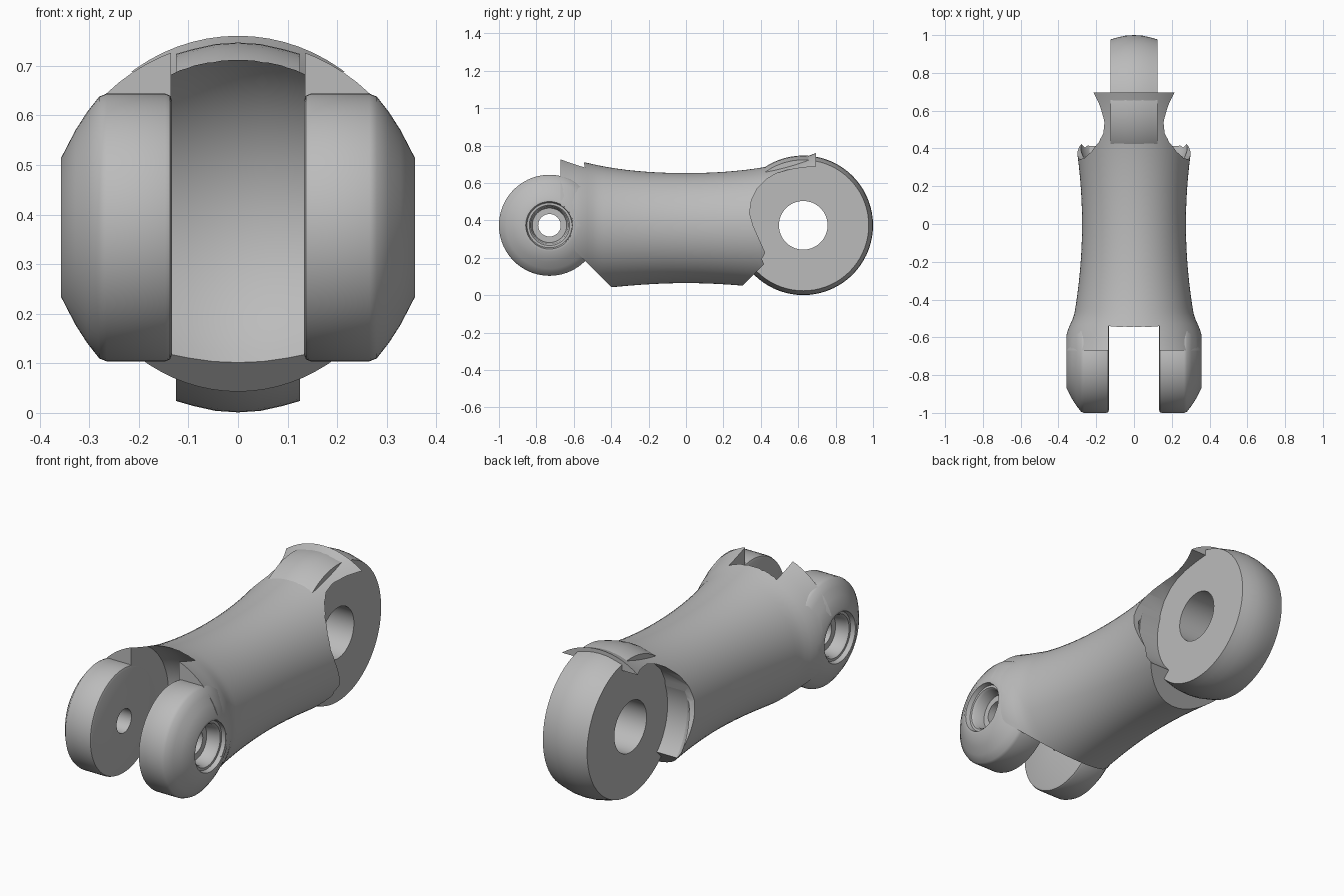
import bpy, bmesh, math
from math import sin, cos, tau

if "Cube" in bpy.data.objects:
    bpy.data.objects.remove(bpy.data.objects["Cube"], do_unlink=True)

grey = bpy.data.materials.new("plain_grey")
grey.use_nodes = True
colour = (0.5, 0.5, 0.5, 1)
grey.diffuse_color = colour
grey.node_tree.nodes["Principled BSDF"].inputs["Base Color"].default_value = colour

FORK = (-0.73, 0.374)      # y, z of the fork pin
KNUCKLE = (0.627, 0.374)   # y, z of the knuckle pin


def skin(name, rings, closed=False):
    """Join rings of points with quads; cap the ends unless the rings form a loop."""
    bm = bmesh.new()
    rows = [[bm.verts.new(p) for p in ring] for ring in rings]
    n = len(rows[0])
    for i in range(len(rows) if closed else len(rows) - 1):
        a, b = rows[i], rows[(i + 1) % len(rows)]
        for j in range(n):
            k = (j + 1) % n
            bm.faces.new((a[j], a[k], b[k], b[j]))
    if not closed:
        bm.faces.new(rows[0])
        bm.faces.new(rows[-1])
    bmesh.ops.recalc_face_normals(bm, faces=bm.faces)
    mesh = bpy.data.meshes.new(name)
    bm.to_mesh(mesh)
    bm.free()
    mesh.materials.append(grey)
    obj = bpy.data.objects.new(name, mesh)
    bpy.context.collection.objects.link(obj)
    return obj


def turn(name, profile, centre, closed=False, steps=72):
    """Revolve (x, radius) points about a pin parallel to x."""
    cy, cz = centre
    return skin(name, [[(x, cy + r * cos(tau * i / steps), cz + r * sin(tau * i / steps))
                        for i in range(steps)] for x, r in profile], closed)


def prism(name, outline, x0, x1):
    return skin(name, [[(x, y, z) for y, z in outline] for x in (x0, x1)])


def activate(obj):
    bpy.ops.object.select_all(action='DESELECT')
    obj.select_set(True)
    bpy.context.view_layer.objects.active = obj


def cut(target, cutter):
    mod = target.modifiers.new("cut", 'BOOLEAN')
    mod.operation, mod.solver, mod.object = 'DIFFERENCE', 'EXACT', cutter
    activate(target)
    bpy.ops.object.modifier_apply(modifier=mod.name)
    bpy.data.objects.remove(cutter, do_unlink=True)


def finish(obj, angle=30):
    activate(obj)
    bpy.ops.object.shade_smooth_by_angle(angle=math.radians(angle))


# Waisted body, flaring towards both ends, with wider shoulders at the fork
rings = []
for i in range(49):
    y = -0.67 + 1.365 * i / 48
    t = min(max((-0.47 - y) / 0.11, 0), 1)
    shoulder = 0.02 * t * t * (3 - 2 * t)
    rx = 0.275 + 0.18 * y * y + shoulder
    rz = 0.294 + 0.16 * y * y
    cz = 0.359 + 0.13 * y ** 4
    rings.append([(rx * cos(tau * j / 72), y, cz + rz * sin(tau * j / 72)) for j in range(72)])
body = skin("body", rings)

# Sloped undercuts at both ends
cut(body, prism("front_undercut", [(-0.355, 0), (-0.9, 0.545), (-0.9, -0.3), (-0.355, -0.3)], -1, 1))
cut(body, prism("back_undercut", [(0.25, 0), (0.8, 0.55), (0.8, -0.3), (0.25, -0.3)], -1, 1))

# Crowned slot between the fork ears, and pin clearances
crown = [(-0.135, 0.363), (-0.1, 0.373), (-0.05, 0.383), (0, 0.386),
         (0.05, 0.383), (0.1, 0.373), (0.135, 0.363)]
cut(body, turn("fork_slot", crown, FORK))
cut(body, turn("fork_pin_hole", [(-1, 0.122), (1, 0.122)], FORK))
cut(body, turn("knuckle_pin_hole", [(-1, 0.132), (1, 0.132)], KNUCKLE))

# Hollows beside the knuckle, leaving a hood above and pointed horns below
hollow = [(0.44, 0.19), (0.36, 0.37), (0.34, 0.44), (0.35, 0.51), (0.38, 0.57), (0.43, 0.62),
          (0.48, 0.65), (0.54, 0.669), (0.62, 0.682), (0.68, 0.688), (0.9, 0.688),
          (0.9, 0.1), (0.47, 0.1)]
for side in (-1, 1):
    cut(body, prism("shoulder_trim", [(-0.8, 0), (-0.4, 0), (-0.4, 0.9), (-0.8, 0.9)],
                    side * 0.3565, side))
    cut(body, prism("knuckle_hollow", hollow, side * 0.122, side))
    cut(body, turn("knuckle_clearance",
                   [(side * x, r) for x, r in ((0.122, 0.3), (0.235, 0.3), (0.26, 0.285), (0.285, 0.24))],
                   KNUCKLE))
finish(body)

# Knuckle disc with a crowned rim
rim = [(-0.125, 0.35), (-0.09, 0.36), (-0.045, 0.37), (0, 0.373),
       (0.045, 0.37), (0.09, 0.36), (0.125, 0.35)]
finish(turn("knuckle_disc", rim + [(0.125, 0.13), (-0.125, 0.13)], KNUCKLE, True))

# Fork ears: domed outside, stepped screw recess, small pin hole
ear = [(0.133, 0.06), (0.133, 0.256), (0.137, 0.266), (0.147, 0.27), (0.265, 0.27),
       (0.28, 0.264), (0.305, 0.232), (0.328, 0.196), (0.357, 0.14), (0.357, 0.127),
       (0.335, 0.12), (0.335, 0.108), (0.325, 0.1), (0.27, 0.092), (0.27, 0.06)]
for name, side in (("left_ear", 1), ("right_ear", -1)):
    finish(turn(name, [(side * x, r) for x, r in ear], FORK, True), 40)
